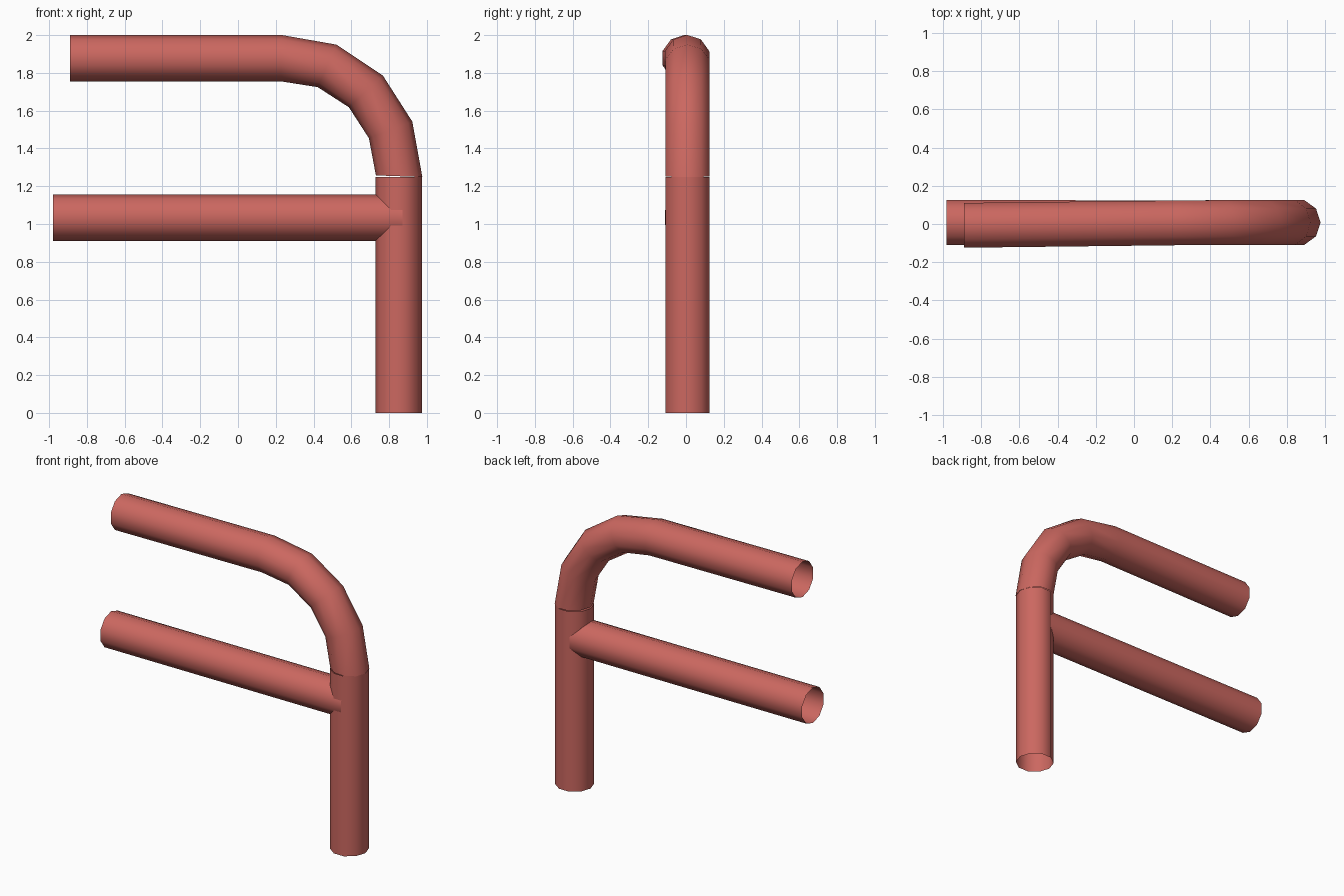
import bpy, bmesh
from math import sin, cos, pi, radians

if "Cube" in bpy.data.objects:
    bpy.data.objects.remove(bpy.data.objects["Cube"])

SIDES, R = 10, 0.123

red = bpy.data.materials.new("soft_red")
red.diffuse_color = (0.60, 0.137, 0.117, 1)
red.use_nodes = True
red.node_tree.nodes["Principled BSDF"].inputs["Base Color"].default_value = red.diffuse_color


def pipe(name, stations):
    """Open-ended pipe through stations (x, y, z, tilt of ring in degrees)."""
    bm = bmesh.new()
    rings = []
    for x, y, z, tilt in stations:
        a = radians(tilt)
        ring = []
        for i in range(SIDES):
            t = 2 * pi * i / SIDES
            u, v = R * cos(t), R * sin(t)
            ring.append(bm.verts.new((x + u * cos(a), y + v, z + u * sin(a))))
        rings.append(ring)
    for lo, hi in zip(rings, rings[1:]):
        for i in range(SIDES):
            j = (i + 1) % SIDES
            f = bm.faces.new((lo[i], lo[j], hi[j], hi[i]))
            f.smooth = True
    me = bpy.data.meshes.new(name)
    bm.to_mesh(me)
    bm.free()
    me.materials.append(red)
    ob = bpy.data.objects.new(name, me)
    bpy.context.collection.objects.link(ob)
    return ob


# Upright post
pipe("upright_post", [(0.85, 0.008, 0, 0), (0.85, 0.008, 1.25, 0)])

# Bent upper pipe, drifting slightly forward at its free end
pipe("bent_upper_pipe", [
    (0.853, 0.008, 1.253, -2),
    (0.808, 0.008, 1.498, 21),
    (0.677, 0.008, 1.702, 43),
    (0.472, 0.008, 1.837, 66),
    (0.228, 0.006, 1.878, 90),
    (-0.89, -0.007, 1.878, 90),
])

# Side branch running into the post, a hair proud of its front face
pipe("side_branch_pipe", [(0.87, 0.006, 1.034, 90), (-0.98, 0.008, 1.034, 90)])
